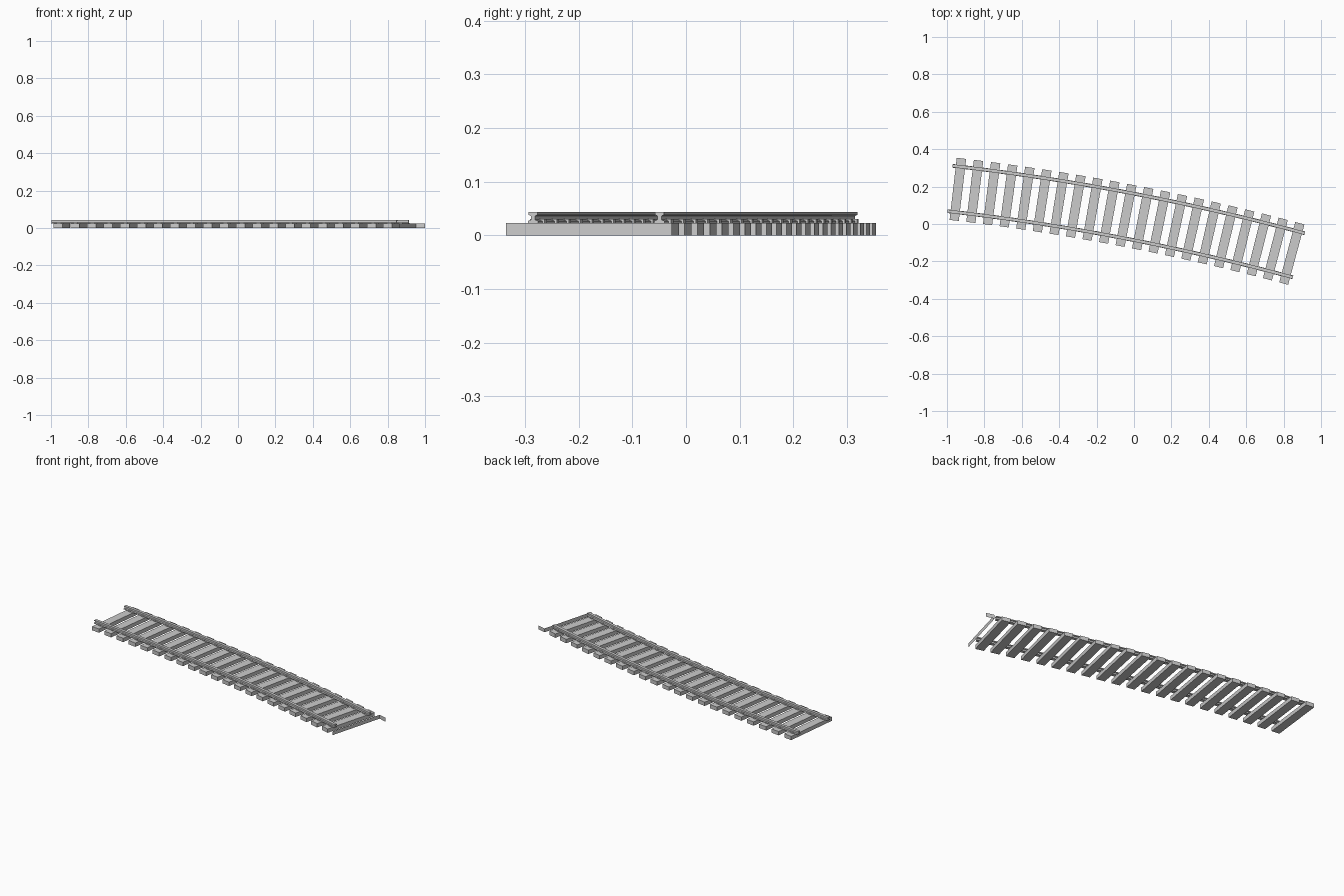
import bpy, bmesh, math

if "Cube" in bpy.data.objects:
    bpy.data.objects.remove(bpy.data.objects["Cube"])

# Track layout: arc through 21 evenly spaced sleepers
N = 20
A0, A1 = math.radians(6.7), math.radians(15.0)
R = 1.818 / (2 * math.sin((A1 - A0) / 2))
CX = -0.942 - R * math.sin(A0)
CY = 0.185 - R * math.cos(A0)
STEP = R * (A1 - A0) / N
SLEEPER_H = 0.023
HALF_LEN, HALF_W = 0.167, 0.025


def at(t, off, z):
    """Point at sleeper station t, offset outwards from the centre line."""
    a = A0 + (A1 - A0) * t / N
    return (CX + (R + off) * math.sin(a), CY + (R + off) * math.cos(a), z)


def finish(bm, name, solid=True):
    if solid:
        bmesh.ops.recalc_face_normals(bm, faces=bm.faces)
    me = bpy.data.meshes.new(name)
    bm.to_mesh(me)
    bm.free()
    ob = bpy.data.objects.new(name, me)
    bpy.context.collection.objects.link(ob)
    return ob


def block(bm, t, off, half_along, half_across, z0, z1):
    """Box aligned with the track at station t."""
    d = half_along / STEP
    rings = []
    for z in (z0, z1):
        rings.append([bm.verts.new(at(t + sx * d, off + sy * half_across, z))
                      for sx, sy in ((-1, -1), (1, -1), (1, 1), (-1, 1))])
    lo, hi = rings
    bm.faces.new(lo[::-1])
    bm.faces.new(hi)
    for i in range(4):
        j = (i + 1) % 4
        bm.faces.new((lo[i], lo[j], hi[j], hi[i]))


def rail(name, off):
    """I-shaped rail profile swept along the arc."""
    half = [(0.010, 0.023), (0.010, 0.0265), (0.004, 0.029),
            (0.004, 0.036), (0.0085, 0.038), (0.0085, 0.043)]
    prof = half + [(-x, z) for x, z in reversed(half)]
    bm = bmesh.new()
    prev = None
    for k in range(N + 2):
        t = -0.46 + (N + 0.89) * k / (N + 1)
        ring = [bm.verts.new(at(t, off + x, z)) for x, z in prof]
        if prev:
            for i in range(len(prof)):
                j = (i + 1) % len(prof)
                bm.faces.new((prev[i], prev[j], ring[j], ring[i]))
        if k in (0, N + 1):
            bm.faces.new(ring)
        prev = ring
    finish(bm, name)


# Sleepers and the rail chairs on top of them
sleepers, chairs = bmesh.new(), bmesh.new()
for i in range(N + 1):
    block(sleepers, i, 0, HALF_W, HALF_LEN, 0, SLEEPER_H)
    for side in (-1, 1):
        block(chairs, i, side * 0.122, 0.009, 0.014, SLEEPER_H, 0.030)
finish(sleepers, "sleepers")
finish(chairs, "rail_chairs")

# Rails
rail("outer_rail", 0.122)
rail("inner_rail", -0.122)

# Thin open end piece: one long side and one end of a further sleeper
bm = bmesh.new()
d = HALF_W / STEP
path = [(N + 1 - d, -HALF_LEN), (N + 1 - d, HALF_LEN), (N + 1 + d, HALF_LEN)]
lo = [bm.verts.new(at(t, o, 0)) for t, o in path]
hi = [bm.verts.new(at(t, o, SLEEPER_H)) for t, o in path]
for i in range(2):
    bm.faces.new((lo[i], hi[i], hi[i + 1], lo[i + 1]))
finish(bm, "end_plate", solid=False)
